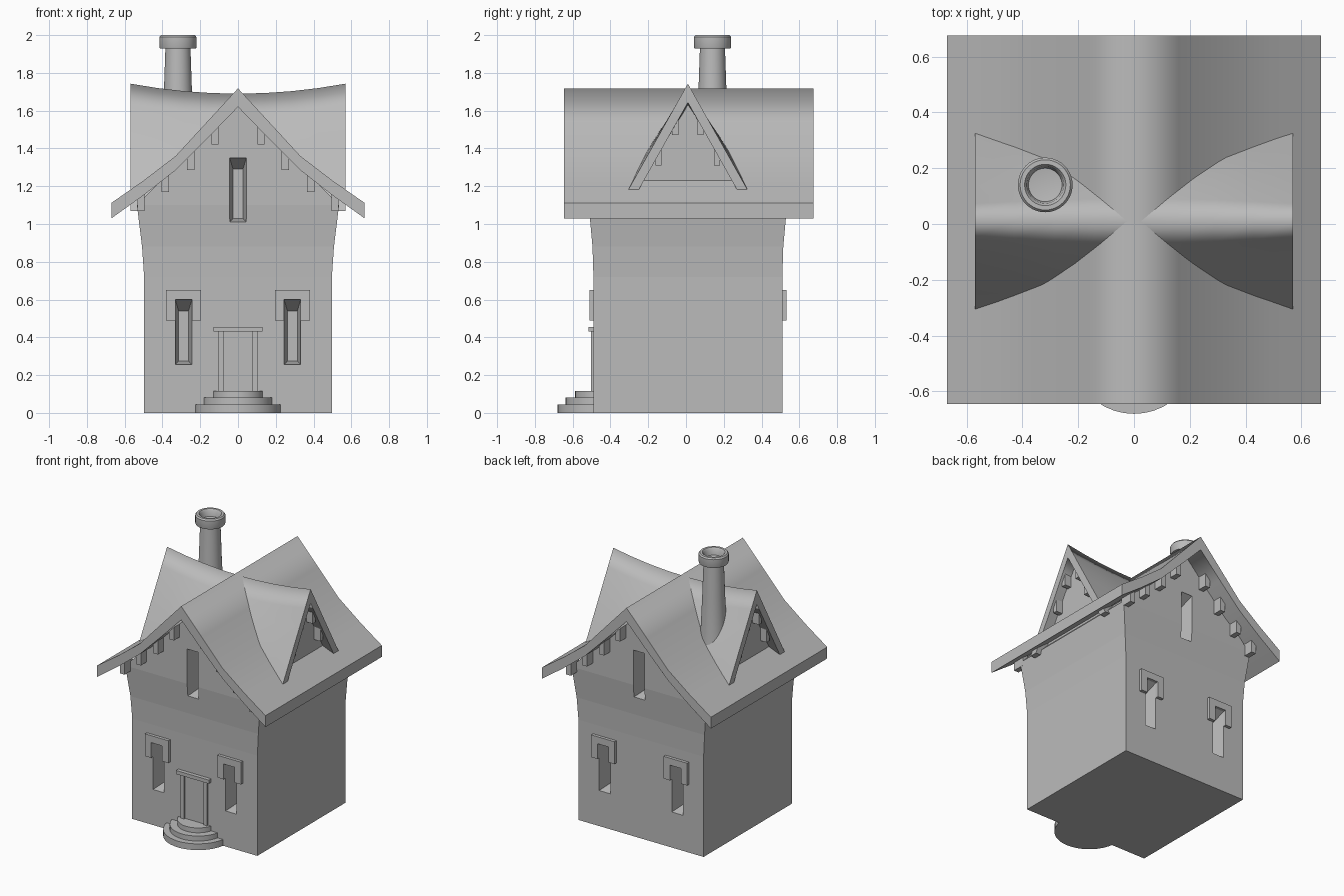
import bpy, bmesh, math

cube = bpy.data.objects.get("Cube")
if cube:
    bpy.data.objects.remove(cube, do_unlink=True)

CY = 0.01  # depth centre of the house body

stone = bpy.data.materials.new("plain_grey")
stone.use_nodes = True
stone.diffuse_color = (0.5, 0.5, 0.5, 1)
stone.node_tree.nodes["Principled BSDF"].inputs["Base Color"].default_value = (0.5, 0.5, 0.5, 1)


def finish(name, bm):
    bmesh.ops.recalc_face_normals(bm, faces=bm.faces[:])
    mesh = bpy.data.meshes.new(name)
    bm.to_mesh(mesh)
    bm.free()
    mesh.materials.append(stone)
    obj = bpy.data.objects.new(name, mesh)
    bpy.context.collection.objects.link(obj)
    return obj


def loft(name, sections, creases=None):
    """Skin closed sections; with creases, shade smooth except along those rails."""
    bm = bmesh.new()
    rings = [[bm.verts.new(p) for p in s] for s in sections]
    n = len(rings[0])
    for a, b in zip(rings, rings[1:]):
        for i in range(n):
            j = (i + 1) % n
            bm.faces.new((a[i], a[j], b[j], b[i]))
    caps = [bm.faces.new(rings[0]), bm.faces.new(rings[-1])]
    if creases is not None:
        for f in bm.faces:
            f.smooth = f not in caps
        for cap in caps:
            for e in cap.edges:
                e.smooth = False
        for a, b in zip(rings, rings[1:]):
            for i in creases:
                bm.edges.get((a[i], b[i])).smooth = False
    return finish(name, bm)


def box(name, x0, x1, y0, y1, z0, z1):
    return loft(name, [[(x0, y0, z), (x1, y0, z), (x1, y1, z), (x0, y1, z)] for z in (z0, z1)])


def lathe(name, profile, x, y, steps=40):
    bm = bmesh.new()
    vs = [bm.verts.new((r, 0, z)) for r, z in profile]
    es = [bm.edges.new(p) for p in zip(vs, vs[1:])]
    bmesh.ops.spin(bm, geom=vs + es, axis=(0, 0, 1), cent=(0, 0, 0),
                   angle=math.tau, steps=steps, use_merge=True)
    bmesh.ops.remove_doubles(bm, verts=bm.verts[:], dist=0.0001)
    obj = finish(name, bm)
    obj.location = (x, y, 0)
    bpy.ops.object.select_all(action='DESELECT')
    obj.select_set(True)
    bpy.context.view_layer.objects.active = obj
    bpy.ops.object.shade_smooth_by_angle(angle=math.radians(35))
    return obj


def gable(half_outer, half_inner):
    """Closed chevron outline from ridge-to-eave halves."""
    top = [(-u, z) for u, z in reversed(half_outer)] + half_outer[1:]
    under = [(-u, z) for u, z in reversed(half_inner)] + half_inner[1:]
    return top + under[::-1]


# House body: straight below, flaring under the eaves, closing to a ridge
body = []
for hx, hy, z in ((.497, .5, 0), (.497, .5, .72), (.508, .505, .88), (.535, .525, 1.1), (.01, .525, 1.64)):
    body.append([(-hx, CY - hy, z), (hx, CY - hy, z), (hx, CY + hy, z), (-hx, CY + hy, z)])
walls = loft("walls", body)

# Tapered window recesses, front and back
cutters = []
for s in (-1, 1):
    for cx, z0, z1, wall in ((-.288, .255, .6, .5), (.288, .255, .6, .5), (0, 1.01, 1.35, .52)):
        rings = []
        for d, w, a, b in ((wall + .1, .044, z0, z1), (wall, .044, z0, z1),
                           (wall - .1, .026, z0 + .02, z1 - .06)):
            y = CY + s * d
            rings.append([(cx - w, y, a), (cx + w, y, a), (cx + w, y, b), (cx - w, y, b)])
        cutters.append(loft("window_cutter", rings))
bpy.context.view_layer.objects.active = walls
for c in cutters:
    mod = walls.modifiers.new("window", 'BOOLEAN')
    mod.operation, mod.solver, mod.object = 'DIFFERENCE', 'EXACT', c
    bpy.ops.object.modifier_apply(modifier=mod.name)
    bpy.data.objects.remove(c, do_unlink=True)

# Window hoods wrapping the top of each lower window
for s in (-1, 1):
    y0, y1 = sorted((CY + s * .48, CY + s * .522))
    for cx in (-.288, .288):
        box("window_hood_top", cx - .093, cx + .093, y0, y1, .6, .65)
        for side in (-1, 1):
            a, b = sorted((cx + side * .044, cx + side * .093))
            box("window_hood_side", a, b, y0, y1, .49, .6)

# Main roof, curved slopes along the depth
outer = [(0, 1.718), (.16, 1.545), (.33, 1.36), (.5, 1.23), (.67, 1.112)]
inner = [(0, 1.62), (.16, 1.455), (.33, 1.285), (.5, 1.152), (.67, 1.03)]
outline = gable(outer, inner)
n = len(outer) * 2 - 1
loft("main_roof", [[(x, y, z) for x, z in outline] for y in (-.645, .675)],
     creases=(0, n - 1, n, 2 * n - 1))

# Cross roof with sagging ridge and swelling sides
sections = []
steps = 6
for k in range(-4, 5):
    f = k / 4
    ridge, swell = 1.69 + .053 * f * f, .035 * (1 - f * f)
    out, inn = [], []
    for i in range(steps + 1):
        t = i / steps
        bulge = swell * math.sin(math.pi * t)
        out.append((.378 * t + bulge, ridge + (1.07 - ridge) * t))
        inn.append((.323 * t + bulge, ridge - .1 + (1.17 - ridge) * t))
    sections.append([(.57 * f, CY + u, z) for u, z in gable(out, inn)])
n = steps * 2 + 1
loft("cross_roof", sections, creases=(0, n - 1, n, 2 * n - 1))

# Dormer gable panel and its brackets
loft("dormer_wall", [[(x, CY - .31, 1.13), (x, CY + .31, 1.13), (x, CY, 1.68)] for x in (-.5, .5)])
for sx in (-1, 1):
    x0, x1 = sorted((sx * .48, sx * .55))
    for sy in (-1, 1):
        for dy, z in ((.067, 1.47), (.155, 1.31)):
            yc = CY + sy * dy
            box("dormer_bracket", x0, x1, yc - .016, yc + .016, z, z + .1)

# Eave brackets on both gables
for s in (-1, 1):
    y0, y1 = sorted((CY + s * .5, CY + s * .59))
    for sx in (-1, 1):
        for bx, z in ((.122, 1.42), (.25, 1.285), (.385, 1.17), (.513, 1.07)):
            box("eave_bracket", sx * bx - .019, sx * bx + .019, y0, y1, z, z + .1)

# Chimney with rounded hollow cap
lathe("chimney", [(0, 1.3), (.1, 1.3), (.085, 1.45), (.075, 1.68), (.066, 1.94), (0, 1.94)], -.318, .14)
lathe("chimney_cap", [(0, 1.93), (.096, 1.93), (.098, 1.935), (.098, 1.99), (.09, 2), (.074, 2),
                      (.066, 1.99), (.06, 1.95), (0, 1.942)], -.318, .14)

# Door surround
for side in (-1, 1):
    box("door_post", side * .091 - .014, side * .091 + .014, -.503, -.48, .1, .432)
box("door_lintel", -.13, .13, -.517, -.48, .43, .456)

# Round entrance steps
for r, z0, z1 in ((.228, 0, .045), (.185, .045, .081), (.135, .081, .116)):
    lathe("entrance_step", [(0, z0), (r, z0), (r, z1), (0, z1)], 0, -.452)
